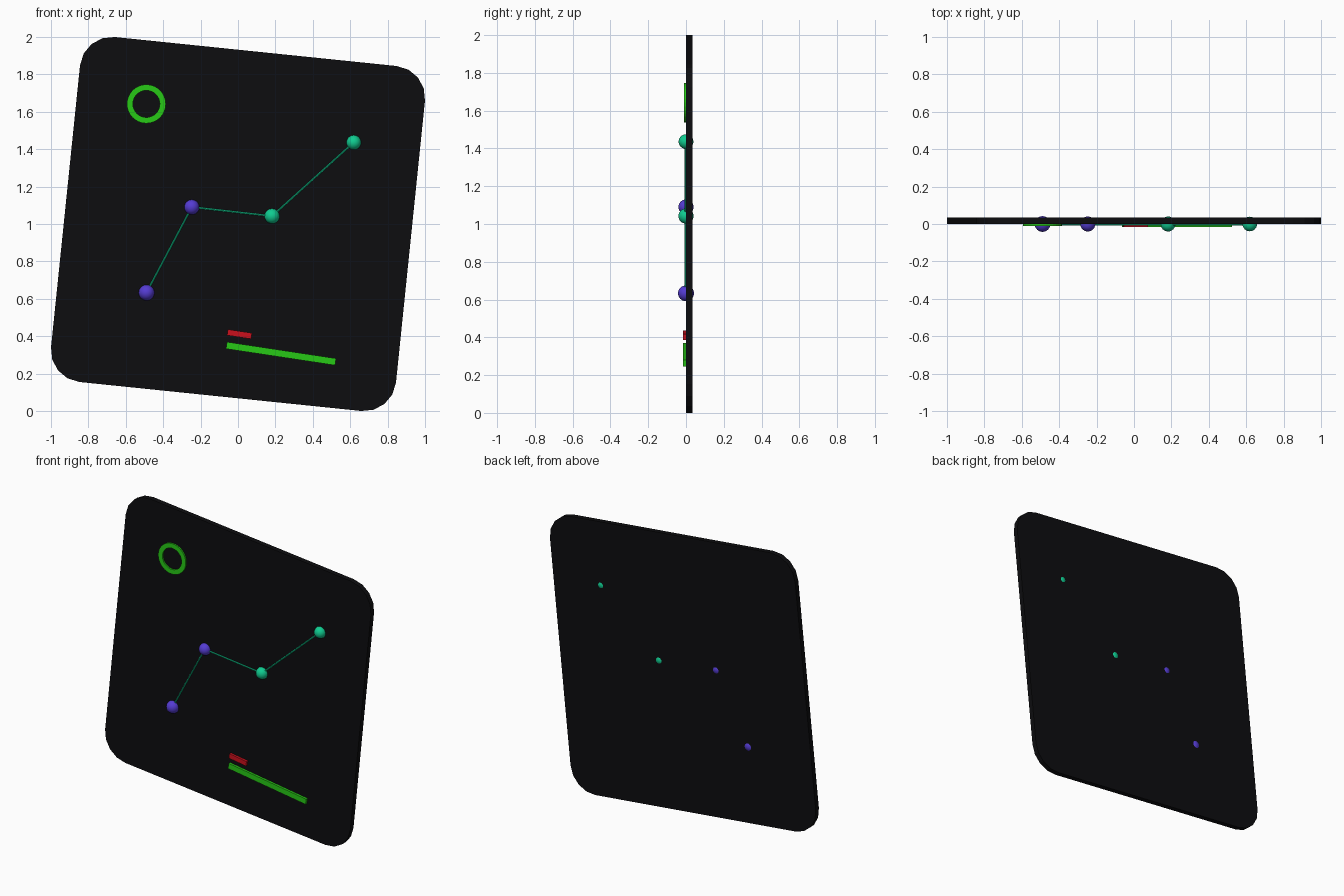
import bpy, bmesh
from math import radians, sin, cos, pi, hypot
from mathutils import Vector

if "Cube" in bpy.data.objects:
    bpy.data.objects.remove(bpy.data.objects["Cube"])


def material(name, rgb):
    m = bpy.data.materials.new(name)
    m.diffuse_color = (*rgb, 1)
    m.use_nodes = True
    m.node_tree.nodes["Principled BSDF"].inputs["Base Color"].default_value = m.diffuse_color
    return m


BLACK = material("black", (0.004, 0.004, 0.005))
GREEN = material("green", (0.02, 0.58, 0.008))
RED = material("red", (0.6, 0.005, 0.012))
PURPLE = material("purple", (0.09, 0.045, 0.65))
TEAL = material("teal", (0.005, 0.6, 0.28))


def finish(name, bm, mat, loc=(0, 0, 0), tilt=0):
    bmesh.ops.recalc_face_normals(bm, faces=bm.faces)
    me = bpy.data.meshes.new(name)
    bm.to_mesh(me)
    bm.free()
    me.materials.append(mat)
    ob = bpy.data.objects.new(name, me)
    ob.location = loc
    ob.rotation_euler = (0, radians(tilt), 0)
    bpy.context.collection.objects.link(ob)
    return ob


def smooth(ob):
    for p in ob.data.polygons:
        p.use_smooth = True


def bar(name, mat, loc, size, tilt):
    bm = bmesh.new()
    bmesh.ops.create_cube(bm, size=1)
    bmesh.ops.scale(bm, vec=size, verts=bm.verts)
    return finish(name, bm, mat, loc, tilt)


# Tilted square panel with rounded corners
half, r, seg = 0.927, 0.17, 4
y0, y1 = 0.0, 0.034
bm = bmesh.new()
outline = []
for q, (sx, sz) in enumerate([(1, 1), (-1, 1), (-1, -1), (1, -1)]):
    for i in range(seg + 1):
        a = (q + i / seg) * pi / 2
        outline.append(bm.verts.new((sx * (half - r) + r * cos(a), y0,
                                     sz * (half - r) + r * sin(a))))
face = bm.faces.new(outline)
ext = bmesh.ops.extrude_face_region(bm, geom=[face], use_keep_orig=True)
bmesh.ops.translate(bm, vec=(0, y1 - y0, 0),
                    verts=[v for v in ext["geom"] if isinstance(v, bmesh.types.BMVert)])
finish("panel", bm, BLACK, (0, 0, 1), 5.87)

# Ring in the upper left corner
bm = bmesh.new()
n, ro, ri = 32, 0.104, 0.072
section = [(ro, -0.01), (ri, -0.01), (ri, 0.004), (ro, 0.004)]
rings = [[bm.verts.new((rad * cos(2 * pi * i / n), y, rad * sin(2 * pi * i / n)))
          for rad, y in section] for i in range(n)]
for i in range(n):
    a, b = rings[i], rings[(i + 1) % n]
    for j in range(4):
        k = (j + 1) % 4
        bm.faces.new((a[j], a[k], b[k], b[j]))
finish("ring", bm, GREEN, (-0.49, 0, 1.642))

# Graph points and connecting lines
points = [(-0.489, 0.633, 0.042, PURPLE), (-0.247, 1.09, 0.040, PURPLE),
          (0.182, 1.042, 0.040, TEAL), (0.619, 1.436, 0.039, TEAL)]
for i, (x, z, rad, mat) in enumerate(points):
    bm = bmesh.new()
    bmesh.ops.create_uvsphere(bm, u_segments=24, v_segments=16, radius=rad)
    smooth(finish(f"point_{i + 1}", bm, mat, (x, 0, z)))
for i, (p, q) in enumerate(zip(points, points[1:])):
    a, b = Vector((p[0], -0.004, p[1])), Vector((q[0], -0.004, q[1]))
    bm = bmesh.new()
    bmesh.ops.create_cone(bm, cap_ends=True, segments=8, radius1=0.005,
                          radius2=0.005, depth=(b - a).length)
    rot = (b - a).to_track_quat('Z', 'Y').to_matrix()
    bmesh.ops.rotate(bm, matrix=rot, verts=bm.verts)
    finish(f"line_{i + 1}", bm, TEAL, (a + b) / 2)

# Status bars in the lower right
bar("long_bar", GREEN, (0.23, -0.006, 0.307), (0.59, 0.02, 0.037), 8.6)
bar("short_bar", RED, (0.008, -0.006, 0.411), (0.13, 0.02, 0.032), 8.6)
